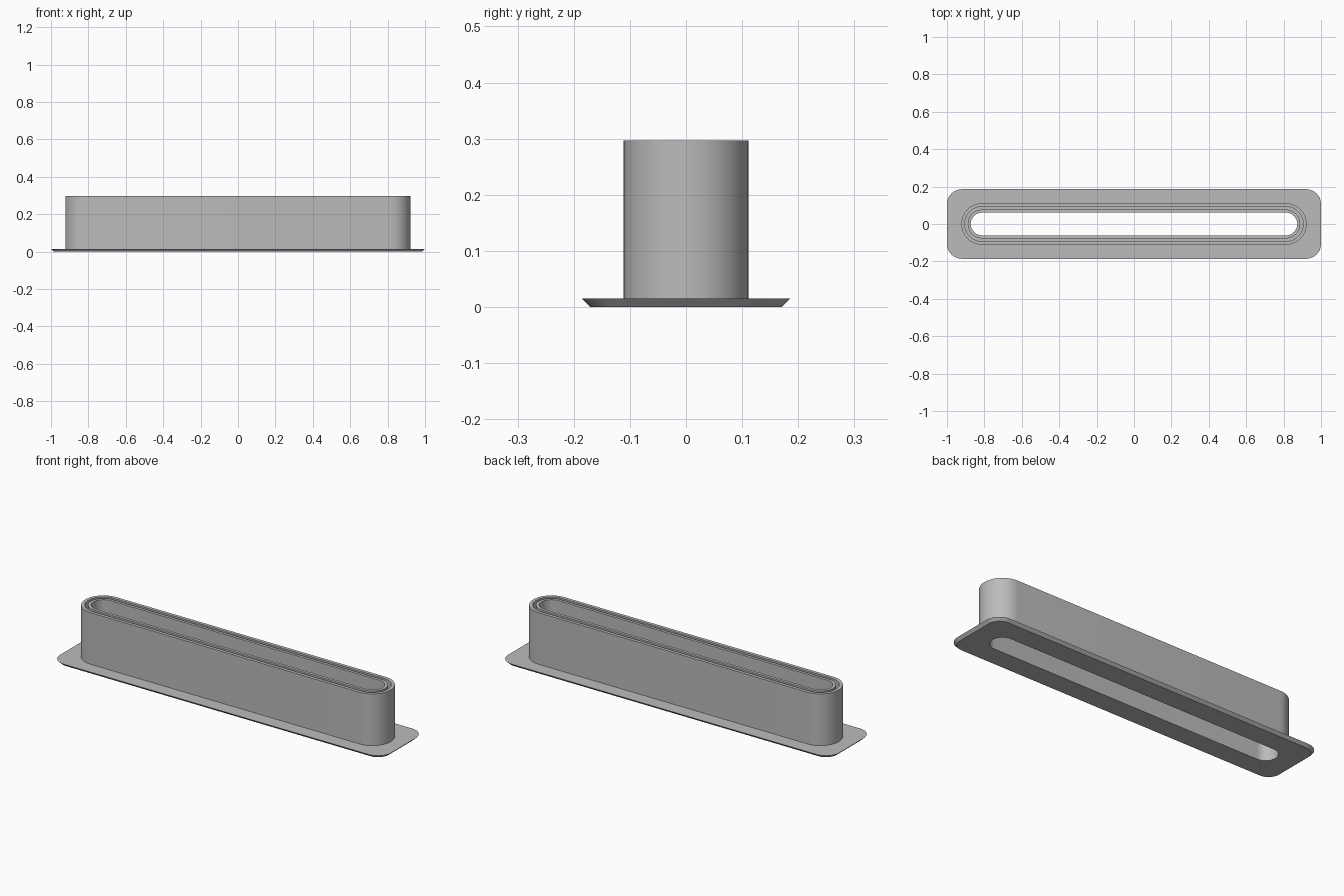
import bpy
import bmesh
import math

if "Cube" in bpy.data.objects:
    bpy.data.objects.remove(bpy.data.objects["Cube"], do_unlink=True)

# Overall sizes
HEIGHT = 0.297
FLANGE_Z = 0.015
END_X = 0.812        # centre of the rounded slot ends
CORNER_STEPS = 14

grey = bpy.data.materials.new("plain grey")
grey.use_nodes = True
colour = (0.5, 0.5, 0.5, 1)
grey.diffuse_color = colour
grey.node_tree.nodes["Principled BSDF"].inputs["Base Color"].default_value = colour


def rounded_loop(bm, half_x, half_y, radius, z):
    """Ring of vertices around a rounded rectangle."""
    ring = []
    for corner, (sx, sy) in enumerate([(1, 1), (-1, 1), (-1, -1), (1, -1)]):
        for step in range(CORNER_STEPS + 1):
            a = (corner + step / CORNER_STEPS) * math.pi / 2
            ring.append(bm.verts.new((sx * (half_x - radius) + radius * math.cos(a),
                                      sy * (half_y - radius) + radius * math.sin(a), z)))
    return ring


def slot_loop(bm, radius, z):
    """Ring with fully round ends."""
    return rounded_loop(bm, END_X + radius, radius, radius, z)


bm = bmesh.new()
outer, groove_out, groove_in, hole = 0.111, 0.093, 0.077, 0.061

# Section through the body: flange, outer wall, groove, inner wall, opening
rings = [
    rounded_loop(bm, 0.985, 0.171, 0.065, 0),
    rounded_loop(bm, 1.0, 0.186, 0.08, FLANGE_Z),
    slot_loop(bm, outer, FLANGE_Z),
    slot_loop(bm, outer, HEIGHT),
    slot_loop(bm, groove_out, HEIGHT),
    slot_loop(bm, groove_out, FLANGE_Z),
    slot_loop(bm, groove_in, FLANGE_Z),
    slot_loop(bm, groove_in, HEIGHT),
    slot_loop(bm, hole, HEIGHT),
    slot_loop(bm, hole, 0),
]

# Skin each ring to the next, closing the section at the underside
for low, high in zip(rings, rings[1:] + rings[:1]):
    for i in range(len(low)):
        j = (i + 1) % len(low)
        bm.faces.new((low[i], low[j], high[j], high[i]))

bmesh.ops.remove_doubles(bm, verts=bm.verts[:], dist=0.00001)
bmesh.ops.recalc_face_normals(bm, faces=bm.faces[:])

mesh = bpy.data.meshes.new("flanged_slot_sleeve")
bm.to_mesh(mesh)
bm.free()
mesh.materials.append(grey)
sleeve = bpy.data.objects.new("flanged_slot_sleeve", mesh)
bpy.context.collection.objects.link(sleeve)

# Smooth round ends, crisp rims
bpy.ops.object.select_all(action="DESELECT")
sleeve.select_set(True)
bpy.context.view_layer.objects.active = sleeve
bpy.ops.object.shade_smooth_by_angle(angle=math.radians(30))
